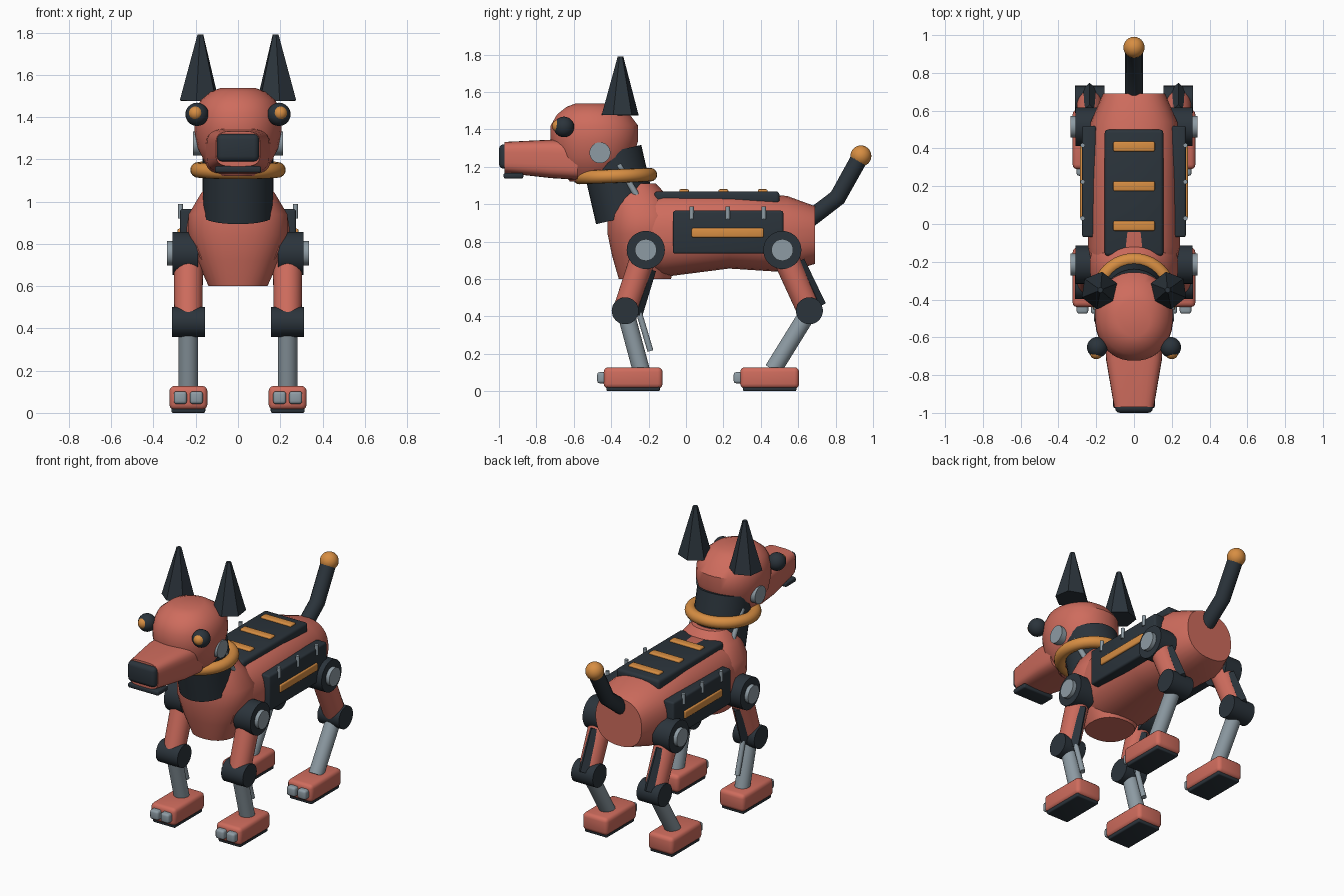
import bpy, bmesh, math
from mathutils import Vector, Matrix

cube = bpy.data.objects.get("Cube")
if cube:
    bpy.data.objects.remove(cube, do_unlink=True)


def material(name, rgb):
    m = bpy.data.materials.new(name)
    m.use_nodes = True
    m.diffuse_color = (*rgb, 1)
    m.node_tree.nodes["Principled BSDF"].inputs["Base Color"].default_value = (*rgb, 1)
    return m


CORAL = material("coral", (0.62, 0.15, 0.11))
DARK = material("charcoal", (0.024, 0.034, 0.044))
STEEL = material("steel", (0.27, 0.33, 0.37))
ORANGE = material("orange", (0.68, 0.27, 0.055))


def finish(name, bm, mat, smooth=True):
    bmesh.ops.recalc_face_normals(bm, faces=bm.faces)
    me = bpy.data.meshes.new(name)
    bm.to_mesh(me)
    bm.free()
    me.materials.append(mat)
    ob = bpy.data.objects.new(name, me)
    bpy.context.collection.objects.link(ob)
    if smooth:
        bpy.ops.object.select_all(action="DESELECT")
        ob.select_set(True)
        bpy.context.view_layer.objects.active = ob
        bpy.ops.object.shade_smooth_by_angle(angle=math.radians(35))
    return ob


def box(name, lo, hi, mat, bevel=0.0):
    lo, hi = Vector(lo), Vector(hi)
    bm = bmesh.new()
    bmesh.ops.create_cube(bm, size=1)
    bmesh.ops.scale(bm, vec=hi - lo, verts=bm.verts)
    bmesh.ops.translate(bm, vec=(lo + hi) / 2, verts=bm.verts)
    if bevel:
        bmesh.ops.bevel(bm, geom=bm.edges[:], offset=bevel, segments=3,
                        profile=0.5, affect="EDGES")
    return finish(name, bm, mat)


def rod(name, a, b, r, mat, r2=None, sides=32, smooth=True):
    a, b = Vector(a), Vector(b)
    bm = bmesh.new()
    bmesh.ops.create_cone(bm, cap_ends=True, segments=sides, radius1=r,
                          radius2=r if r2 is None else r2, depth=(b - a).length)
    turn = (b - a).to_track_quat("Z", "Y").to_matrix().to_4x4()
    bm.transform(Matrix.Translation((a + b) / 2) @ turn)
    return finish(name, bm, mat, smooth)


def ball(name, c, r, mat):
    bm = bmesh.new()
    bmesh.ops.create_uvsphere(bm, u_segments=24, v_segments=16, radius=r)
    bmesh.ops.translate(bm, vec=c, verts=bm.verts)
    return finish(name, bm, mat)


def loft(name, rings, mat, along_y=False, power=2.0, sides=32):
    """Rings are (station, centre, half width, half depth) of a superellipse."""
    bm = bmesh.new()
    loops = []
    for s, c, w, d in rings:
        loop = []
        for i in range(sides):
            t = 2 * math.pi * (i + 0.5) / sides
            u, v = [math.copysign(abs(f) ** (2 / power), f)
                    for f in (math.cos(t), math.sin(t))]
            p = (w * u, s, c + d * v) if along_y else (w * u, c + d * v, s)
            loop.append(bm.verts.new(p))
        loops.append(loop)
    for a, b in zip(loops, loops[1:]):
        for i in range(sides):
            j = (i + 1) % sides
            bm.faces.new((a[i], a[j], b[j], b[i]))
    bm.faces.new(loops[0])
    bm.faces.new(loops[-1])
    return finish(name, bm, mat)


# Torso and chest
loft("torso", [(-0.32, 0.84, 0.20, 0.19), (-0.12, 0.84, 0.245, 0.23),
               (0.23, 0.86, 0.235, 0.205), (0.54, 0.84, 0.23, 0.205),
               (0.69, 0.835, 0.165, 0.155)], CORAL, True, 2.4)
loft("chest", [(0.60, -0.22, 0.14, 0.14), (0.72, -0.22, 0.195, 0.175),
               (0.84, -0.22, 0.235, 0.20), (0.94, -0.225, 0.235, 0.195),
               (1.04, -0.25, 0.175, 0.155), (1.11, -0.27, 0.12, 0.11)], CORAL, power=2.3)

# Back hatch with glowing bars
box("back_hatch", (-0.155, -0.17, 1.0), (0.155, 0.5, 1.068), DARK, 0.018)
for i in range(3):
    y = -0.01 + 0.21 * i
    box(f"back_bar_{i + 1}", (-0.11, y - 0.026, 1.05), (0.11, y + 0.026, 1.08), ORANGE, 0.008)

# Neck and collar
rod("neck", (0, -0.32, 0.93), (0, -0.40, 1.28), 0.165, DARK)
bm = bmesh.new()
bmesh.ops.create_circle(bm, segments=16, radius=0.036)
bm.transform(Matrix.Translation((0.19, 0, 0)) @ Matrix.Rotation(math.pi / 2, 4, "X"))
bmesh.ops.spin(bm, geom=bm.verts[:] + bm.edges[:], cent=(0, 0, 0), axis=(0, 0, 1),
               angle=2 * math.pi, steps=40, use_merge=True)
bm.transform(Matrix.Translation((0, -0.38, 1.15)) @ Matrix.Rotation(0.04, 4, "X"))
finish("collar", bm, ORANGE)

# Head, snout, nose and jaw
loft("head", [(1.12, -0.50, 0.10, 0.12), (1.18, -0.50, 0.155, 0.17),
              (1.25, -0.495, 0.19, 0.215), (1.34, -0.49, 0.208, 0.235),
              (1.42, -0.49, 0.205, 0.235), (1.48, -0.495, 0.178, 0.195),
              (1.52, -0.50, 0.13, 0.14), (1.537, -0.50, 0.085, 0.095)], CORAL, power=2.15)
loft("snout", [(-0.97, 1.25, 0.105, 0.083), (-0.72, 1.242, 0.148, 0.103),
               (-0.58, 1.235, 0.155, 0.105)], CORAL, True, 4.0)
box("nose", (-0.1, -1.0, 1.19), (0.1, -0.93, 1.32), DARK, 0.025)
box("mouth", (-0.11, -0.975, 1.137), (0.11, -0.87, 1.168), DARK, 0.01)

# Tail
tail = [Vector(p) for p in ((0, 0.64, 0.905), (0, 0.81, 1.035), (0, 0.93, 1.25))]
curve = bpy.data.curves.new("tail", "CURVE")
curve.dimensions = "3D"
curve.bevel_depth = 0.047
curve.bevel_resolution = 5
curve.use_fill_caps = True
line = curve.splines.new("POLY")
line.points.add(len(tail) - 1)
for point, p in zip(line.points, tail):
    point.co = (*p, 1)
curve.materials.append(DARK)
bpy.context.collection.objects.link(bpy.data.objects.new("tail", curve))
ball("tail_tip", tail[-1] + Vector((0, 0.005, 0.008)), 0.056, ORANGE)


def leg(label, s, hip_y, knee_y, ankle_y, toe_y):
    x = 0.235 * s
    hip, knee = Vector((x, hip_y, 0.755)), Vector((x, knee_y, 0.43))
    ankle = Vector((x, ankle_y, 0.115))

    def across(name, c, x1, x2, r, mat):
        rod(f"{label}_{name}", (x1 * s, c.y, c.z), (x2 * s, c.y, c.z), r, mat)

    across("shoulder", hip, 0.19, 0.31, 0.102, DARK)
    across("hub", hip, 0.30, 0.335, 0.058, STEEL)
    across("knee", knee, 0.157, 0.312, 0.072, DARK)
    rod(f"{label}_upper_leg", hip, knee, 0.07, CORAL, 0.066)
    rod(f"{label}_lower_leg", knee, ankle, 0.046, STEEL)
    # Guard running down the rear of the upper leg
    axis = (knee - hip).normalized()
    back = Vector((0, -axis.z, axis.y)) * 0.062
    rod(f"{label}_guard", hip + axis * 0.09 + back, knee - axis * 0.0 + back,
        0.026, DARK, 0.034, 4, False)
    # Foot, sole and toes
    box(f"{label}_foot", (x - 0.09, toe_y, 0.015), (x + 0.09, toe_y + 0.315, 0.128), CORAL, 0.025)
    box(f"{label}_sole", (x - 0.08, toe_y + 0.015, 0), (x + 0.08, toe_y + 0.3, 0.03), DARK, 0.008)
    for i, dx in enumerate((-0.038, 0.038)):
        box(f"{label}_toe_{i + 1}", (x + dx - 0.031, toe_y - 0.035, 0.042),
            (x + dx + 0.031, toe_y + 0.03, 0.102), STEEL, 0.014)


for side, s in (("left", 1), ("right", -1)):
    leg(f"{side}_front", s, -0.215, -0.325, -0.24, -0.44)
    leg(f"{side}_rear", s, 0.515, 0.66, 0.465, 0.29)
    rod(f"{side}_shin_piston", (0.235 * s, -0.26, 0.45), (0.235 * s, -0.19, 0.215), 0.016, STEEL)

    # Side panel with bar and pins
    xs = sorted((0.20 * s, 0.275 * s))
    box(f"{side}_panel", (xs[0], -0.07, 0.735), (xs[1], 0.52, 0.965), DARK, 0.012)
    xs = sorted((0.26 * s, 0.286 * s))
    box(f"{side}_panel_bar", (xs[0], 0.03, 0.822), (xs[1], 0.415, 0.872), ORANGE, 0.008)
    for i in range(3):
        y = 0.03 + 0.193 * i
        rod(f"{side}_pin_{i + 1}", (0.272 * s, y, 0.92), (0.272 * s, y, 0.988), 0.012, STEEL, sides=16)

    # Ear, eye, temple disc and neck strut
    rod(f"{side}_ear", (0.183 * s, -0.352, 1.476), (0.178 * s, -0.35, 1.79), 0.1, DARK, 0.015, 6, False)
    ball(f"{side}_eye_socket", (0.194 * s, -0.653, 1.413), 0.055, DARK)
    ball(f"{side}_eye", (0.2 * s, -0.682, 1.418), 0.034, ORANGE)
    rod(f"{side}_temple_disc", (0.17 * s, -0.46, 1.275), (0.212 * s, -0.46, 1.275), 0.056, STEEL)
    rod(f"{side}_neck_strut", (0.15 * s, -0.36, 1.21), (0.15 * s, -0.26, 1.04), 0.017, STEEL, sides=16)
